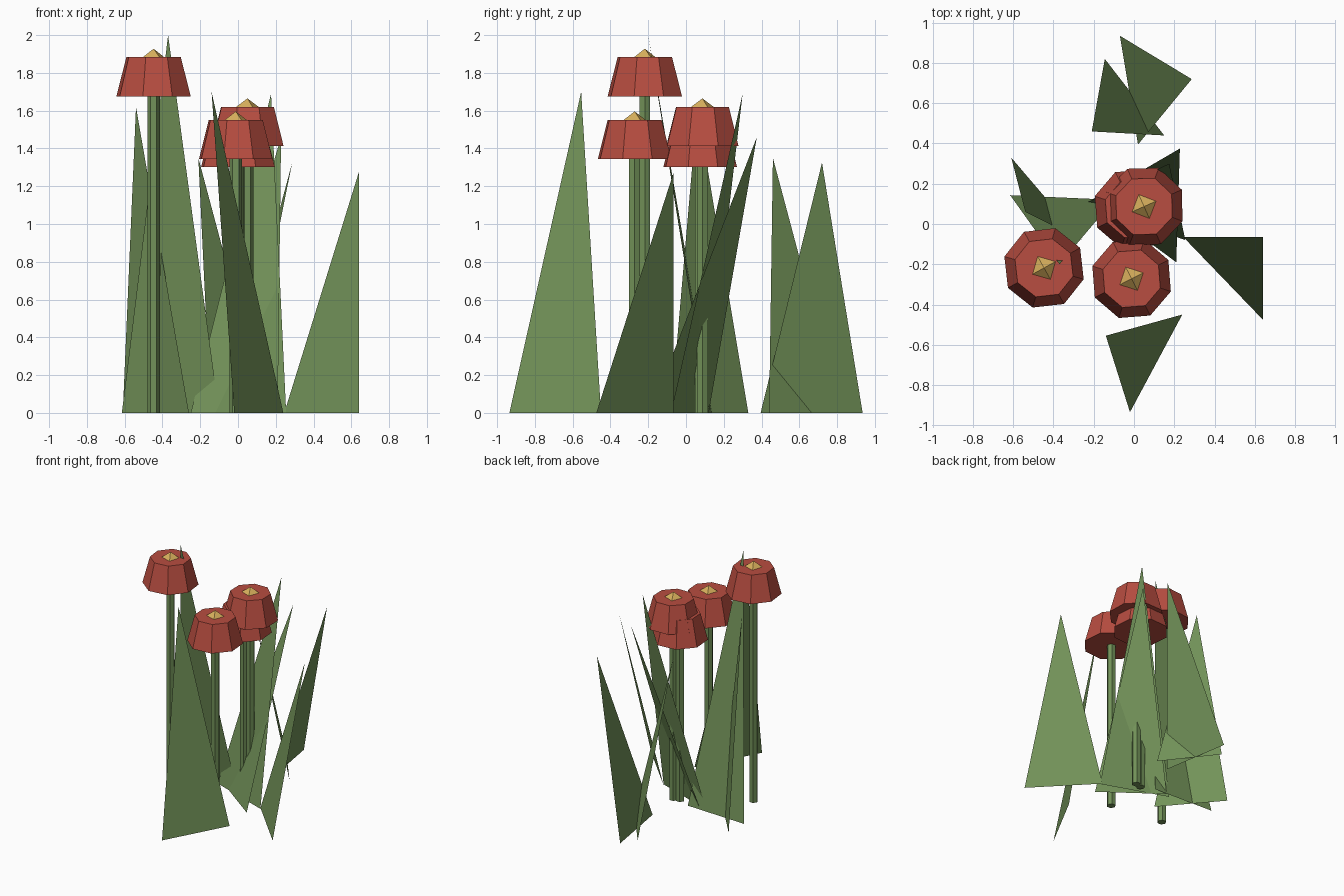
import bpy
import math

cube = bpy.data.objects.get("Cube")
if cube:
    bpy.data.objects.remove(cube, do_unlink=True)


def material(name, rgb):
    mat = bpy.data.materials.new(name)
    mat.use_nodes = True
    colour = (*rgb, 1.0)
    mat.diffuse_color = colour
    mat.node_tree.nodes["Principled BSDF"].inputs["Base Color"].default_value = colour
    return mat


GREEN = material("leaf green", (0.17, 0.29, 0.10))
RED = material("petal red", (0.48, 0.075, 0.052))
YELLOW = material("centre yellow", (0.70, 0.44, 0.11))


def cone(name, mat, x, y, bottom, top, r1, r2, sides, phase):
    """Upright flat-shaded frustum; phase turns its first corner from +x."""
    bpy.ops.mesh.primitive_cone_add(
        vertices=sides, radius1=r1, radius2=r2, depth=top - bottom,
        location=(x, y, (bottom + top) / 2),
        rotation=(0, 0, math.radians(phase - 90)))
    obj = bpy.context.object
    obj.name = name
    obj.data.materials.append(mat)
    return obj


def leaf(name, tip, base_a, base_b):
    """Single flat triangular blade standing on the ground."""
    mesh = bpy.data.meshes.new(name)
    mesh.from_pydata([(*base_a, 0), (*base_b, 0), tip], [], [(0, 1, 2)])
    mesh.materials.append(GREEN)
    obj = bpy.data.objects.new(name, mesh)
    bpy.context.collection.objects.link(obj)


def flower(label, x, y, rim, phase):
    """Stem, drooping bell of petals and pointed centre."""
    crown = rim + 0.208
    cone(label + "_stem", GREEN, x, y, 0, rim + 0.1, 0.033, 0.033, 6, 0)
    cone(label + "_petals", RED, x, y, rim, crown, 0.205, 0.15, 8, phase)
    cone(label + "_centre", YELLOW, x, y, crown, crown + 0.045, 0.065, 0, 4, phase)


# Flowers
flower("tall_flower", -0.447, -0.218, 1.675, 29)
flower("front_flower", -0.012, -0.272, 1.343, 27)
flower("middle_flower", 0.05, 0.087, 1.412, 24)
flower("low_flower", 0.0, 0.075, 1.302, 27)

# Leaves: tip, then the two base corners
leaf("front_leaf", (-0.14, -0.555, 1.70), (-0.02, -0.935), (0.24, -0.45))
leaf("left_leaf", (0.64, -0.065, 1.275), (0.64, -0.475), (0.245, -0.065))
leaf("back_leaf_outer", (0.287, 0.72, 1.325), (-0.07, 0.935), (0.02, 0.395))
leaf("back_leaf_inner", (-0.21, 0.46, 1.35), (-0.145, 0.82), (0.15, 0.44))
leaf("right_leaf_tall", (-0.37, -0.2, 2.0), (-0.615, 0.143), (-0.10, 0.12))
leaf("right_leaf_short", (-0.54, 0.06, 1.62), (-0.61, 0.33), (-0.26, -0.08))
leaf("middle_leaf_tall", (0.175, 0.30, 1.69), (-0.25, 0.10), (0.255, -0.08))
leaf("middle_leaf_short", (0.228, 0.375, 1.46), (-0.21, 0.12), (0.21, -0.19))
